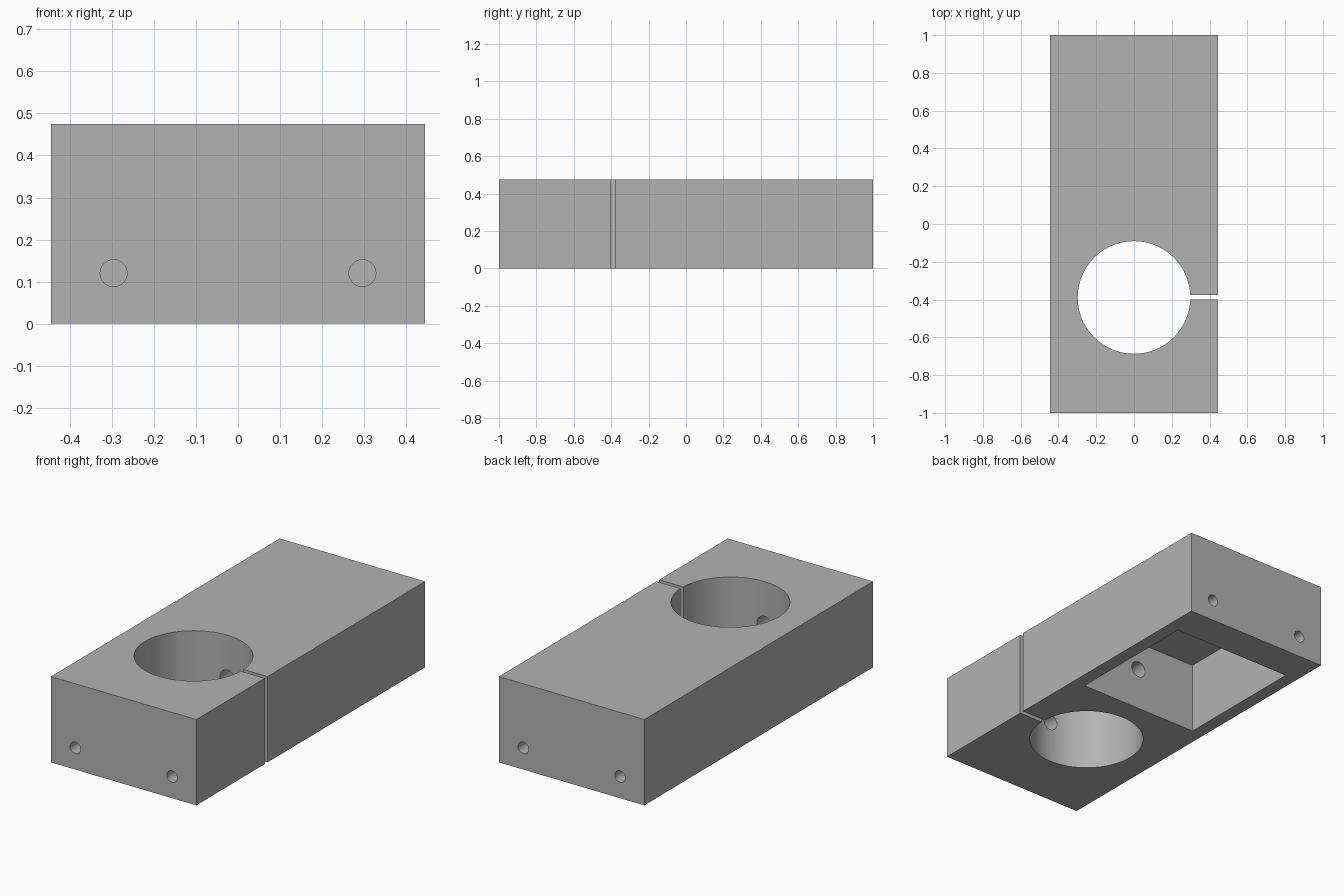
import bpy
import math

if "Cube" in bpy.data.objects:
    bpy.data.objects.remove(bpy.data.objects["Cube"], do_unlink=True)

WIDTH, LENGTH, HEIGHT = 0.89, 2.0, 0.475
BORE_Y, BORE_R = -0.389, 0.298

grey = bpy.data.materials.new("plain grey")
grey.use_nodes = True
colour = (0.45, 0.45, 0.45, 1)
grey.diffuse_color = colour
grey.node_tree.nodes["Principled BSDF"].inputs["Base Color"].default_value = colour


def box(name, low, high):
    middle = [(a + b) / 2 for a, b in zip(low, high)]
    bpy.ops.mesh.primitive_cube_add(size=1, location=middle)
    ob = bpy.context.object
    ob.name = name
    ob.scale = [b - a for a, b in zip(low, high)]
    bpy.ops.object.transform_apply(location=True, rotation=True, scale=True)
    ob.data.materials.append(grey)
    return ob


def rod(name, radius, depth, location, sides=32, along_y=True):
    turn = math.pi / 2 if along_y else 0
    bpy.ops.mesh.primitive_cylinder_add(vertices=sides, radius=radius, depth=depth,
                                        location=location, rotation=(turn, 0, 0))
    ob = bpy.context.object
    ob.name = name
    bpy.ops.object.transform_apply(location=True, rotation=True, scale=True)
    ob.data.materials.append(grey)
    return ob


# Solid block
block = box("clamp_block", (-WIDTH / 2, -LENGTH / 2, 0), (WIDTH / 2, LENGTH / 2, HEIGHT))

# Vertical bore, clamping slot and underside pocket
cutters = [
    rod("bore_cutter", BORE_R, 1, (0, BORE_Y, HEIGHT / 2), 96, along_y=False),
    box("slot_cutter", (0.2, BORE_Y - 0.012, -0.1), (0.6, BORE_Y + 0.012, 0.6)),
    box("pocket_cutter", (-0.37, 0.037, -0.1), (0.37, 0.8, 0.398)),
]

# Cross hole joining the pocket to the bore, ending blind in the front wall
cutters.append(rod("cross_hole_cutter", 0.045, 0.9, (0, BORE_Y, HEIGHT / 2)))

# Blind screw holes in both ends
for end in (-1, 1):
    for side in (-1, 1):
        cutters.append(rod("screw_hole_cutter", 0.032, 0.3,
                           (side * 0.296, end * LENGTH / 2, 0.12)))

# Cut everything out of the block
bpy.ops.object.select_all(action="DESELECT")
block.select_set(True)
bpy.context.view_layer.objects.active = block
for cutter in cutters:
    cutter.hide_render = True
    mod = block.modifiers.new(cutter.name, "BOOLEAN")
    mod.operation = "DIFFERENCE"
    mod.solver = "EXACT"
    mod.object = cutter
    bpy.ops.object.modifier_apply(modifier=mod.name)
for cutter in cutters:
    bpy.data.objects.remove(cutter, do_unlink=True)

bpy.ops.object.shade_smooth_by_angle(angle=math.radians(30))
